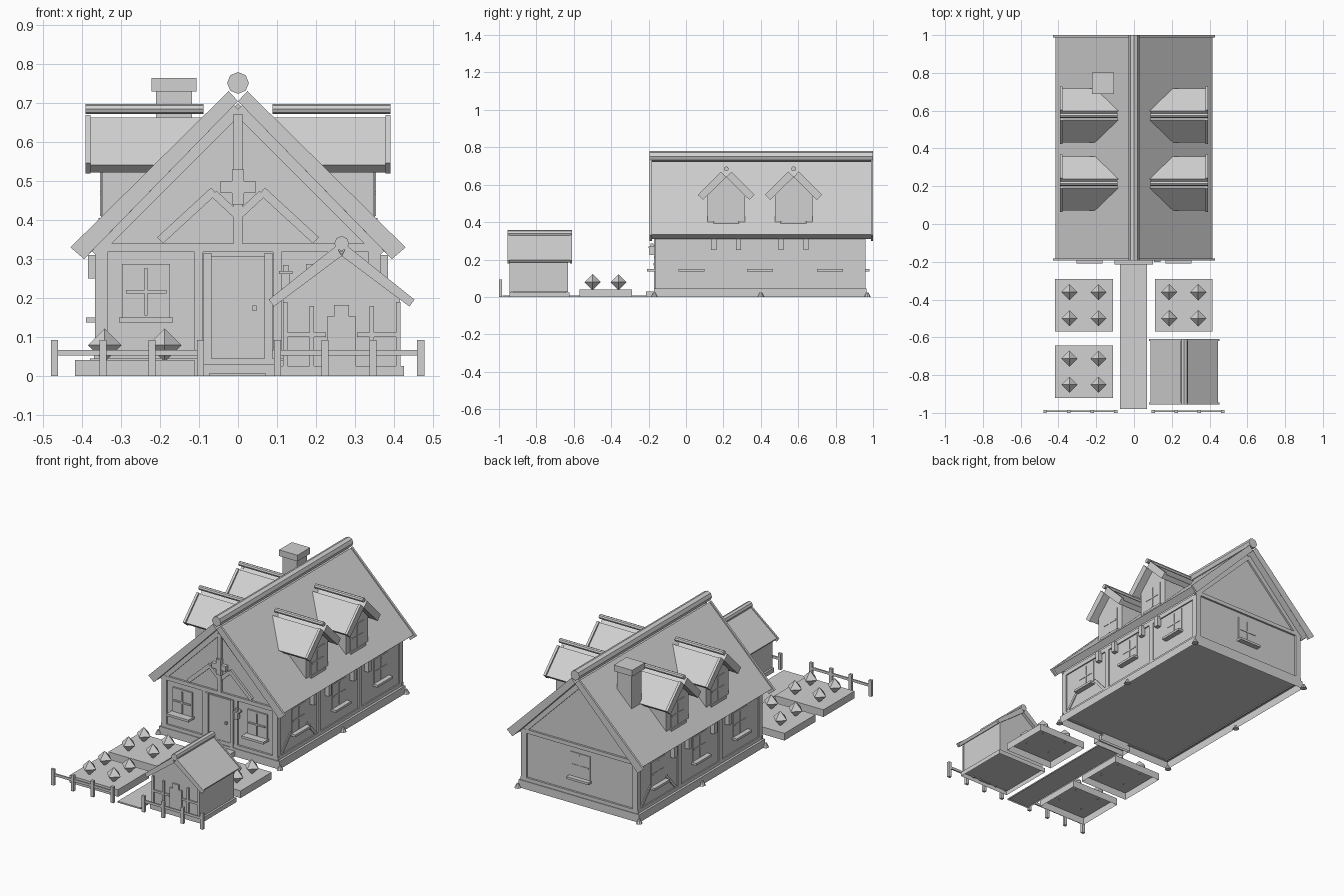
import bpy, bmesh, math
from mathutils import Vector

cube = bpy.data.objects.get("Cube")
if cube:
    bpy.data.objects.remove(cube, do_unlink=True)

GREY = (0.64, 0.64, 0.64, 1)
grey = bpy.data.materials.new("light_grey")
grey.use_nodes = True
grey.diffuse_color = GREY
grey.node_tree.nodes["Principled BSDF"].inputs["Base Color"].default_value = GREY


def finish(name, bm, open_below=False):
    bmesh.ops.recalc_face_normals(bm, faces=bm.faces)
    if open_below:
        bm.normal_update()
        under = [f for f in bm.faces if f.normal.z < -.9]
        bmesh.ops.delete(bm, geom=under, context="FACES_ONLY")
    mesh = bpy.data.meshes.new(name)
    bm.to_mesh(mesh)
    bm.free()
    mesh.materials.append(grey)
    obj = bpy.data.objects.new(name, mesh)
    bpy.context.collection.objects.link(obj)


def loft(name, ring_a, ring_b, open_below=False):
    """Solid between two matching outlines."""
    bm = bmesh.new()
    a = [bm.verts.new(p) for p in ring_a]
    b = [bm.verts.new(p) for p in ring_b]
    n = len(a)
    bm.faces.new(a)
    bm.faces.new(b)
    for i in range(n):
        bm.faces.new((a[i], a[(i + 1) % n], b[(i + 1) % n], b[i]))
    finish(name, bm, open_below)


def prism(name, outline, t0, t1, axis="y", open_below=False):
    """Outline (u, z) pushed along y or x."""
    place = (lambda u, v, t: (u, t, v)) if axis == "y" else (lambda u, v, t: (t, u, v))
    loft(name, [place(u, v, t0) for u, v in outline],
         [place(u, v, t1) for u, v in outline], open_below)


def rect(u0, u1, v0, v1):
    return [(u0, v0), (u1, v0), (u1, v1), (u0, v1)]


def box(name, x0, x1, y0, y1, z0, z1, open_below=False):
    prism(name, rect(x0, x1, z0, z1), y0, y1, "y", open_below)


def beam(name, p, q, width, t0, t1, axis="y"):
    """Straight timber lying in a wall plane."""
    p, q = Vector(p), Vector(q)
    d = (q - p).normalized() * width / 2
    s = Vector((-d.y, d.x))
    prism(name, [p + s, q + s, q - s, p - s], t0, t1, axis)


def pole(name, c, radius, y0, y1, axis="y"):
    ring = [(c[0] + radius * math.cos(math.tau * i / 8),
             c[1] + radius * math.sin(math.tau * i / 8)) for i in range(8)]
    prism(name, ring, y0, y1, axis)


def window(name, u, z0, z1, half, plane, axis, pane, sill):
    """Pane with a cross and a sill; pane and sill are signed depths."""
    mid = (z0 + z1) / 2
    for part, r, depth in (
            ("pane", rect(u - half, u + half, z0, z1), pane),
            ("upright_bar", rect(u - .004, u + .004, z0 + .01, z1 - .01), pane * 1.6),
            ("cross_bar", rect(u - half + .01, u + half - .01, mid - .004, mid + .004), pane * 1.6),
            ("sill", rect(u - half - .007, u + half + .007, z0 - .008, z0 + .005), sill)):
        prism(name + "_" + part, r, plane, plane + depth, axis)


# House body, hollow plinth and feet
FRONT, BACK, SIDE = -0.155, 0.95, 0.36
prism("house_body", [(-SIDE, .046), (SIDE, .046), (SIDE, .335), (0, .7), (-SIDE, .335)],
      FRONT, BACK)
box("plinth", -.38, .38, -.17, .965, 0, .045, True)
for sx in (-1, 1):
    for y in (-.17, .4, .97):
        bm = bmesh.new()
        bmesh.ops.create_cone(bm, cap_ends=True, segments=8, radius1=.018, radius2=.006, depth=.024)
        bmesh.ops.translate(bm, verts=bm.verts, vec=(sx * .383, y, .012))
        finish("foot", bm)

# Main roof with end boards and ridge pole
for s in (-1, 1):
    slab = [(0, .705), (.02, .725), (.415, .335), (.385, .31)]
    board = [(0, .705), (.024, .731), (.43, .33), (.395, .3)]
    prism("roof_slab", [(s * x, z) for x, z in slab], -.188, .995)
    for y in (-.194, .988):
        prism("roof_end_board", [(s * x, z) for x, z in board], y, y + .012)
    for y, d in ((FRONT, -.01), (BACK, .01)):
        beam("gable_trim", (s * .37, .315), (0, .685), .03, y, y + d)
pole("ridge_pole", (0, .752), .028, -.194, 1)

# Front and back timber frame
for name, y, d in (("front", FRONT, -.011), ("back", BACK, .011)):
    box(name + "_tie_beam", -.37, .37, y, y + d, .318, .34)
    box(name + "_bottom_beam", -.37, .37, y, y + d, .04, .065)
    for s in (-1, 1):
        box(name + "_corner_post", s * .335, s * .367, y, y + d, .04, .32)
for s in (-1, 1):
    box("front_inner_post", s * .09, s * .112, FRONT, FRONT - .011, .04, .32)
    box("door_frame_side", s * .068, s * .088, FRONT, FRONT - .016, .03, .315)
    beam("gable_brace", (s * .2, .348), (s * .062, .475), .022, FRONT, FRONT - .012)
    beam("gable_short_brace", (s * .062, .468), (0, .41), .02, FRONT, FRONT - .012)
    window("front_window", s * .236, .145, .287, .062, FRONT, "y", -.01, -.053)
window("back_window", 0, .145, .287, .062, BACK, "y", .005, .03)
box("king_post", -.012, .012, FRONT, FRONT - .014, .34, .672)
box("gable_cross_upright", -.015, .015, FRONT, FRONT - .022, .44, .53)
box("gable_cross_arm", -.045, .045, FRONT, FRONT - .021, .47, .5)

# Door, step, lamp
box("door", -.068, .068, FRONT, FRONT - .008, .03, .308)
box("door_knob", .037, .047, FRONT, FRONT - .02, .167, .181)
box("door_step", -.102, .1, -.215, -.155, 0, .03, True)
box("lamp_bracket", .117, .127, FRONT, -.19, .262, .27)
box("lamp_body", .112, .132, -.195, -.172, .225, .262)
box("lamp_cap", .105, .14, -.2, -.165, .262, .27)
box("lamp_top", .115, .13, -.19, -.175, .27, .285)

# Side walls and dormers
for s in (-1, 1):
    w, outer = s * SIDE, s * (SIDE + .007)
    prism("side_top_beam", rect(FRONT, BACK, .295, .32), w, outer, "x")
    prism("side_bottom_beam", rect(FRONT, BACK, .04, .065), w, outer, "x")
    for y in (-.15, .21, .58, .945):
        prism("side_post", rect(y - .015, y + .015, .04, .31), w, outer, "x")
    for y in (.03, .395, .77):
        window("side_window", y, .145, .287, .062, w, "x", s * .004, s * .03)
    c = .03 if s > 0 else .765
    for k in (-1, 1):
        beam("side_brace", (c + k * .155, .065), (c + k * .07, .16), .015, w, s * (SIDE + .005), "x")

    for c in (.215, .575):
        # Dormer walls, gable front and window
        prism("dormer_body", [(c - .1, .395), (c + .1, .395), (c + .1, .55),
                              (c, .645), (c - .1, .55)], s * .2, s * .348, "x")
        window("dormer_window", c, .4, .54, .062, s * .348, "x", s * .004, s * .01)
        for k in (-1, 1):
            prism("eave_bracket", rect(c + k * .053, c + k * .08, .25, .31), w, s * .385, "x")
            # Dormer roof with an open ridge notch, cut back along the valley
            slab = [(0, .641), (.024, .663), (.143, .541), (.122, .522)]
            inner = (.07, .07, .19, .2)
            loft("dormer_roof", [(s * .38, c + k * u, z) for u, z in slab],
                 [(s * x, c + k * u, z) for x, (u, z) in zip(inner, slab)])
            board = [(0, .641), (.028, .67), (.152, .546), (.124, .519)]
            prism("dormer_end_board", [(c + k * u, z) for u, z in board], s * .378, s * .392, "x")
        pole("dormer_ridge_pole", (c, .685), .013, s * .088, s * .392, "x")

# Chimney
box("chimney_shaft", -.21, -.118, .7, .79, .5, .735)
box("chimney_cap", -.222, -.106, .687, .802, .73, .765)

# Garden path and hollow flower beds
box("garden_path", -.073, .07, -.98, -.215, 0, .008, True)
for x, y in ((-.265, -.43), (-.265, -.782), (.263, -.43)):
    box("flower_bed", x - .153, x + .153, y - .14, y + .14, 0, .041, True)
    for dx in (-.077, .077):
        for dy in (-.069, .069):
            bm = bmesh.new()
            bmesh.ops.create_uvsphere(bm, u_segments=4, v_segments=2, radius=.043)
            bmesh.ops.translate(bm, verts=bm.verts, vec=(x + dx, y + dy, .079))
            finish("bush", bm)

# Shed
cx = .266
prism("shed_body", [(cx - .15, .026), (cx + .15, .026), (cx + .15, .2), (cx, .315), (cx - .15, .2)],
      -.935, -.63)
box("shed_base", cx - .16, cx + .16, -.945, -.622, 0, .025, True)
for s in (-1, 1):
    slab = [(0, .312), (.012, .33), (.178, .198), (.168, .184)]
    board = [(0, .308), (.014, .334), (.187, .196), (.174, .178)]
    prism("shed_roof", [(cx + s * u, z) for u, z in slab], -.95, -.612)
    for y in (-.955, -.619):
        prism("shed_end_board", [(cx + s * u, z) for u, z in board], y, y + .01)
    for u, top in ((.145, .19), (.077, .18)):
        box("shed_front_post", cx + s * u - .006, cx + s * u + .006, -.944, -.935, .02, top)
    box("shed_front_rail", cx + s * .04, cx + s * .15, -.943, -.935, .1, .112)
box("shed_door", cx - .037, cx + .037, -.944, -.935, .02, .153)
box("shed_door_top", cx - .019, cx + .019, -.944, -.935, .153, .182)
pole("shed_ridge_pole", (cx, .34), .019, -.955, -.609)

# Fence
for x0, x1 in ((-.471, -.096), (.101, .469)):
    box("fence_rail", x0, x1, -.995, -.987, .053, .067)
    for i in range(4):
        x = x0 + (x1 - x0) * i / 3
        box("fence_post", x - .009, x + .009, -1, -.985, 0, .092)
